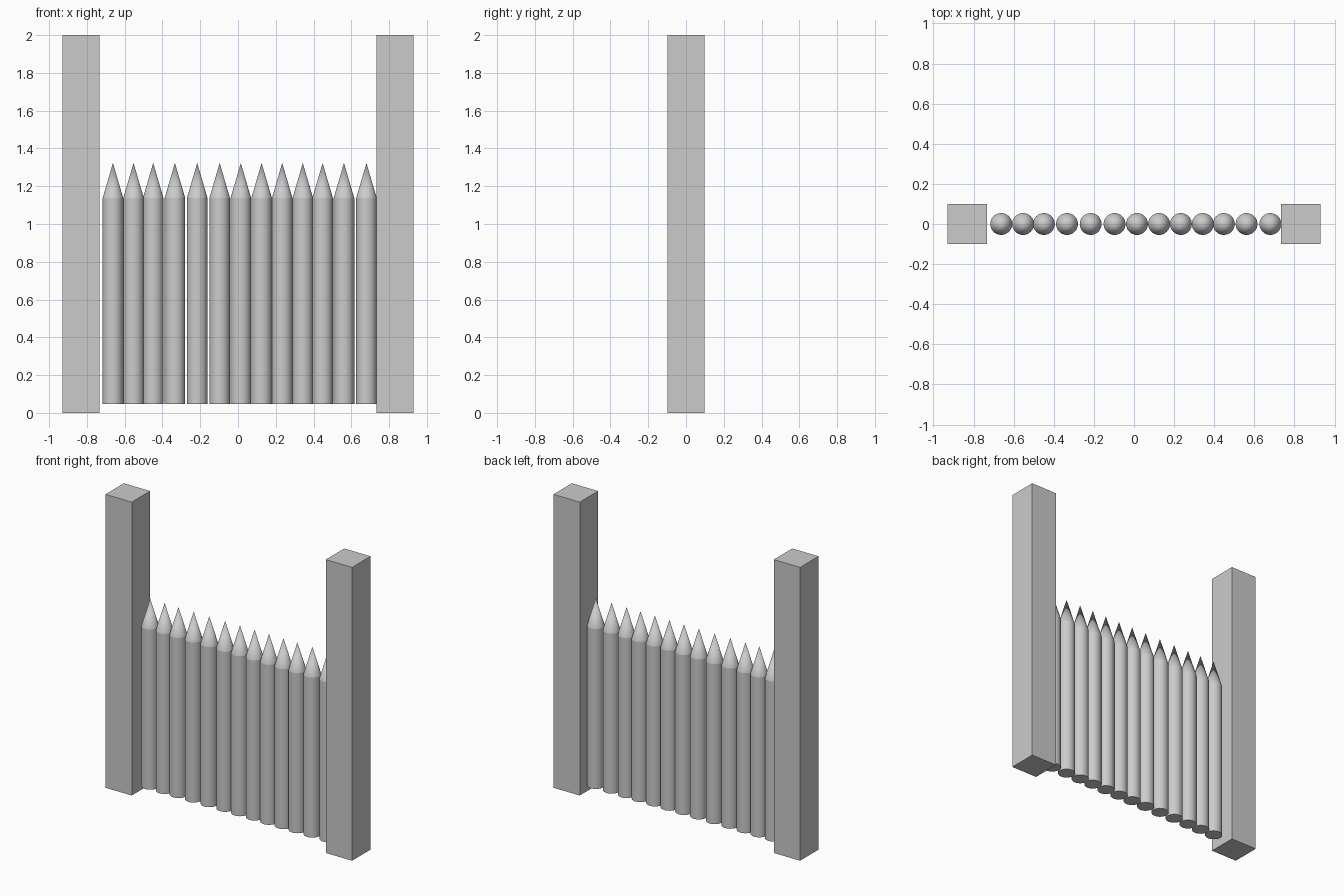
import bpy, bmesh, math

if "Cube" in bpy.data.objects:
    bpy.data.objects.remove(bpy.data.objects["Cube"])

mat = bpy.data.materials.new("light grey")
mat.diffuse_color = (0.6, 0.6, 0.6, 1)
mat.use_nodes = True
mat.node_tree.nodes["Principled BSDF"].inputs["Base Color"].default_value = mat.diffuse_color


def finish(name, bm):
    bmesh.ops.recalc_face_normals(bm, faces=bm.faces)
    me = bpy.data.meshes.new(name)
    bm.to_mesh(me)
    bm.free()
    me.materials.append(mat)
    ob = bpy.data.objects.new(name, me)
    bpy.context.collection.objects.link(ob)
    return ob


# Square gate posts at both ends
POST_W, POST_H, POST_X = 0.198, 2.0, 0.831
for name, side in (("left_post", -1), ("right_post", 1)):
    bm = bmesh.new()
    bmesh.ops.create_cube(bm, size=1)
    for v in bm.verts:
        v.co.x = v.co.x * POST_W + side * POST_X
        v.co.y *= POST_W
        v.co.z = (v.co.z + 0.5) * POST_H
    finish(name, bm)

# Round pointed stakes, slightly unevenly spaced
RADIUS, BASE, SHOULDER, TIP, SIDES = 0.0545, 0.046, 1.137, 1.323, 32
STAKE_X = (-0.662, -0.553, -0.449, -0.334, -0.216, -0.097, 0.015,
           0.125, 0.234, 0.343, 0.448, 0.561, 0.680)


def stake(name, x):
    bm = bmesh.new()
    rings = []
    for z in (BASE, SHOULDER):
        rings.append([bm.verts.new((RADIUS * math.cos(a), RADIUS * math.sin(a), z))
                      for a in (2 * math.pi * i / SIDES for i in range(SIDES))])
    low, high = rings
    tip = bm.verts.new((0, 0, TIP))
    bm.faces.new(low)
    for i in range(SIDES):
        j = (i + 1) % SIDES
        bm.faces.new((low[i], low[j], high[j], high[i]))
        bm.faces.new((high[i], high[j], tip))
    # round sides are smooth, shoulder and bottom rims stay crisp
    for f in bm.faces:
        f.smooth = len(f.verts) <= 4
    for ring in rings:
        for i in range(SIDES):
            bm.edges.get((ring[i], ring[(i + 1) % SIDES])).smooth = False
    ob = finish(name, bm)
    ob.location.x = x


for n, x in enumerate(STAKE_X, 1):
    stake(f"stake_{n:02d}", x)
